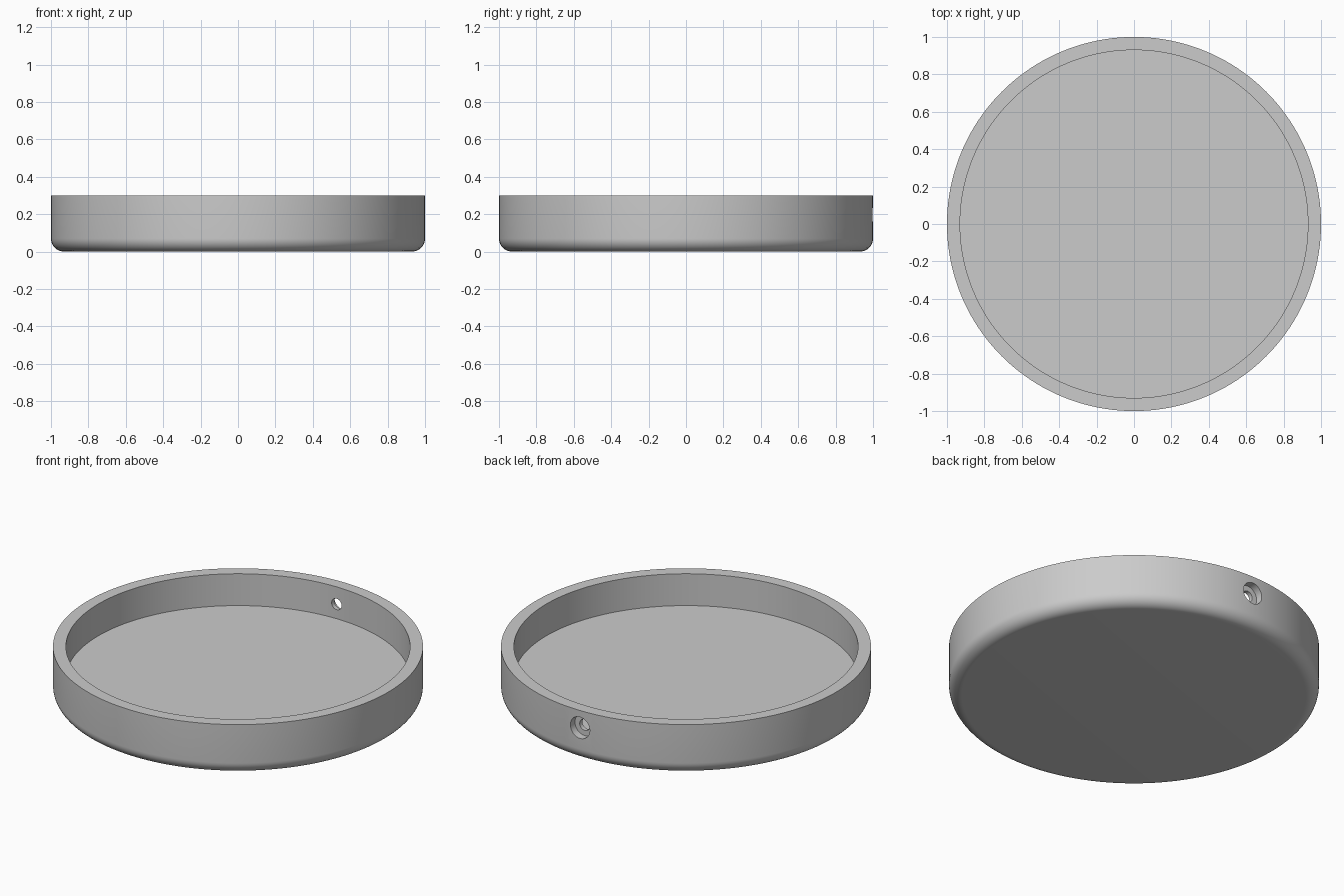
import bpy, bmesh, math
from mathutils import Matrix, Vector

default = bpy.data.objects.get("Cube")
if default:
    bpy.data.objects.remove(default, do_unlink=True)

RADIUS, INNER, HEIGHT, FLOOR, FILLET = 1.0, 0.93, 0.3, 0.11, 0.07
HOLE_Z = 0.197

# Single flat grey
grey = bpy.data.materials.new("plain grey")
grey.use_nodes = True
colour = (0.6, 0.6, 0.6, 1)
grey.diffuse_color = colour
grey.node_tree.nodes["Principled BSDF"].inputs["Base Color"].default_value = colour


def add_object(name, bm):
    mesh = bpy.data.meshes.new(name)
    bm.to_mesh(mesh)
    bm.free()
    mesh.materials.append(grey)
    obj = bpy.data.objects.new(name, mesh)
    bpy.context.collection.objects.link(obj)
    return obj


def lathe(name, profile, steps):
    """Spin an (r, z) profile around the z axis into a closed solid."""
    bm = bmesh.new()
    verts = [bm.verts.new((r, 0, z)) for r, z in profile]
    edges = [bm.edges.new(pair) for pair in zip(verts, verts[1:])]
    bmesh.ops.spin(bm, geom=verts + edges, axis=(0, 0, 1), cent=(0, 0, 0),
                   angle=math.tau, steps=steps, use_duplicate=False)
    bmesh.ops.remove_doubles(bm, verts=bm.verts, dist=1e-5)
    bmesh.ops.recalc_face_normals(bm, faces=bm.faces)
    return add_object(name, bm)


# Round shallow dish with a filleted lower edge
profile = [(0, 0)]
for i in range(11):
    a = math.pi / 2 * i / 10
    profile.append((RADIUS - FILLET + FILLET * math.sin(a),
                    FILLET - FILLET * math.cos(a)))
profile += [(RADIUS, HEIGHT), (INNER, HEIGHT), (INNER, FLOOR), (0, FLOOR)]
dish = lathe("round_dish", profile, 160)

# Stepped screw hole through the back wall: wide outside, narrow inside
step_y = RADIUS - 0.045
cutter = lathe("screw_hole_cutter",
               [(0, 0.8), (0.033, 0.8), (0.033, step_y),
                (0.064, step_y), (0.064, 1.1), (0, 1.1)], 40)
cutter.data.transform(Matrix.Translation(Vector((0, 0, HOLE_Z)))
                      @ Matrix.Rotation(-math.pi / 2, 4, "X"))
cutter.hide_render = True

cut = dish.modifiers.new("screw hole", "BOOLEAN")
cut.operation = "DIFFERENCE"
cut.solver = "EXACT"
cut.object = cutter

bpy.ops.object.select_all(action="DESELECT")
dish.select_set(True)
bpy.context.view_layer.objects.active = dish
bpy.ops.object.modifier_apply(modifier=cut.name)
bpy.data.objects.remove(cutter, do_unlink=True)
bpy.ops.object.shade_smooth_by_angle(angle=math.radians(30))
